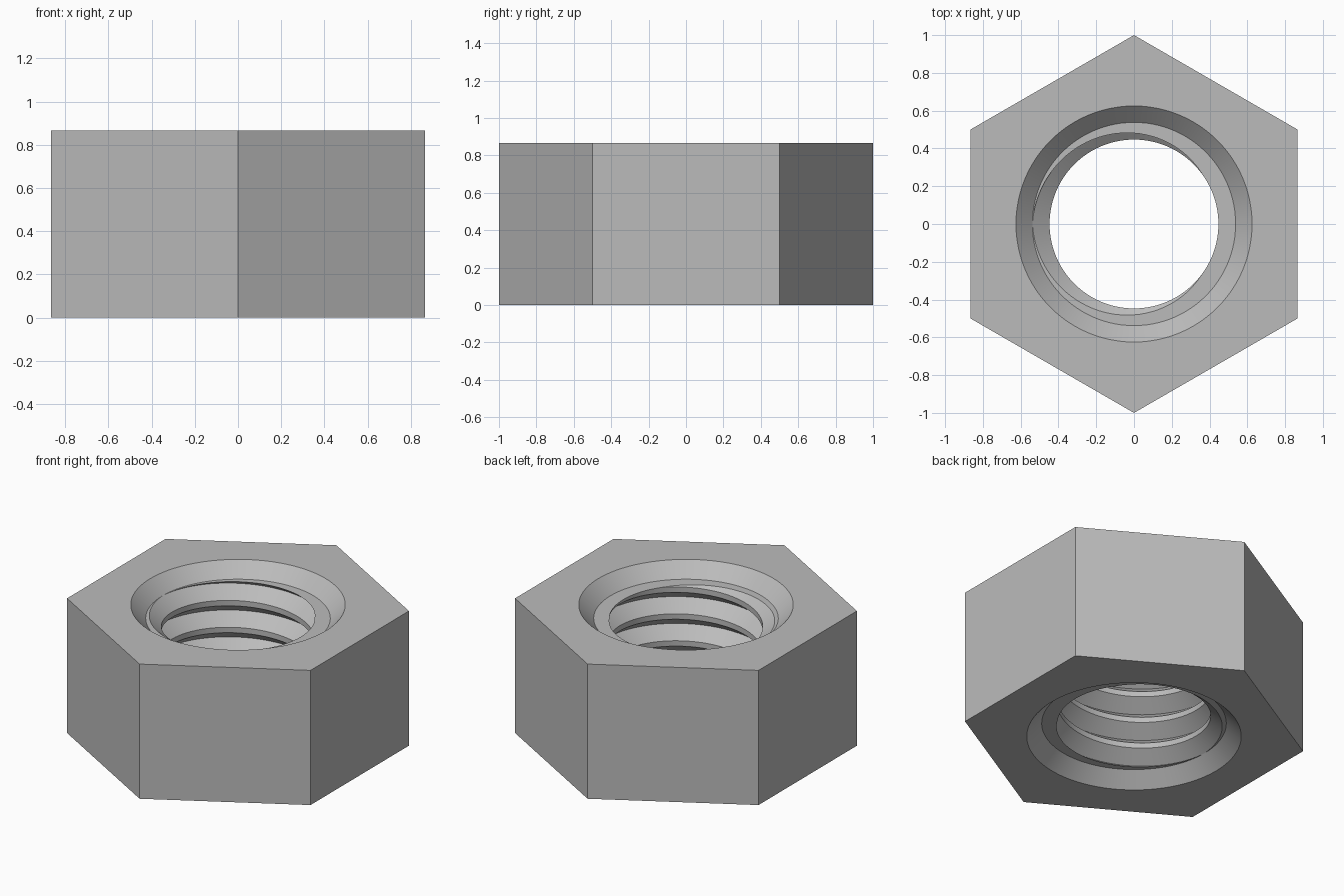
import bpy, bmesh
from math import pi, cos, sin, atan2, hypot

cube = bpy.data.objects.get("Cube")
if cube:
    bpy.data.objects.remove(cube)

HEIGHT = 0.866
APOTHEM = 0.866
CHAMFER = 0.087
MOUTH, ROOT, CREST = 0.625, 0.538, 0.447   # bore radii
TURNS, STEPS = 4, 96
LOW, HIGH = CHAMFER, HEIGHT - CHAMFER
PITCH = (HIGH - LOW) / TURNS
COLUMN = 2 * pi / STEPS

# Plain steel
steel = bpy.data.materials.new("grey steel")
steel.use_nodes = True
colour = (0.5, 0.5, 0.5, 1)
steel.diffuse_color = colour
steel.node_tree.nodes["Principled BSDF"].inputs["Base Color"].default_value = colour

bm = bmesh.new()


def weld():
    bmesh.ops.remove_doubles(bm, verts=bm.verts, dist=0.0002)


def hex_radius(angle):
    return APOTHEM / cos((angle + pi / 6) % (pi / 3) - pi / 6)


def extrude_rim(edges, radius_at, z):
    """Extrude a rim to a new outline whose points sit on the angular columns."""
    geom = bmesh.ops.extrude_edge_only(bm, edges=edges)["geom"]
    for v in (g for g in geom if isinstance(g, bmesh.types.BMVert)):
        angle = round(atan2(v.co.y, v.co.x) / COLUMN) * COLUMN
        r = radius_at(angle)
        v.co = (r * cos(angle), r * sin(angle), z)
    return [g for g in geom if isinstance(g, bmesh.types.BMEdge)]


# Right-handed internal thread, swept past both ends of the bore
profile = ((0, ROOT), (0.4, CREST), (0.6, CREST), (1, ROOT))
previous = None
for i in range(-STEPS, (TURNS + 1) * STEPS + 1):
    angle = pi + i * COLUMN
    row = [bm.verts.new((r * cos(angle), r * sin(angle), LOW + PITCH * (i / STEPS + t)))
           for t, r in profile]
    if previous:
        for k in range(len(profile) - 1):
            bm.faces.new((previous[k], row[k], row[k + 1], previous[k + 1]))
    previous = row
weld()

# Trim the thread flat at both ends
for z, side in ((LOW, -1), (HIGH, 1)):
    bmesh.ops.bisect_plane(bm, geom=bm.verts[:] + bm.edges[:] + bm.faces[:], dist=0.00001,
                           plane_co=(0, 0, z), plane_no=(0, 0, side), clear_outer=True)

# Ledge, countersink and hexagonal face at each end, then the outer walls
for z, end in ((LOW, 0), (HIGH, HEIGHT)):
    rim = [e for e in bm.edges if e.is_boundary
           and all(abs(v.co.z - z) < 0.0001 and hypot(v.co.x, v.co.y) < ROOT + 0.001
                   for v in e.verts)]
    rim = extrude_rim(rim, lambda a: ROOT, z)
    rim = extrude_rim(rim, lambda a: MOUTH, end)
    rim = extrude_rim(rim, hex_radius, end)
extrude_rim(rim, hex_radius, 0)
weld()
bmesh.ops.dissolve_degenerate(bm, edges=bm.edges, dist=0.0001)
bmesh.ops.recalc_face_normals(bm, faces=bm.faces)

mesh = bpy.data.meshes.new("hex_nut")
bm.to_mesh(mesh)
bm.free()
nut = bpy.data.objects.new("hex_nut", mesh)
bpy.context.collection.objects.link(nut)
mesh.materials.append(steel)
bpy.context.view_layer.objects.active = nut
nut.select_set(True)
bpy.ops.object.shade_smooth_by_angle(angle=pi / 6)
